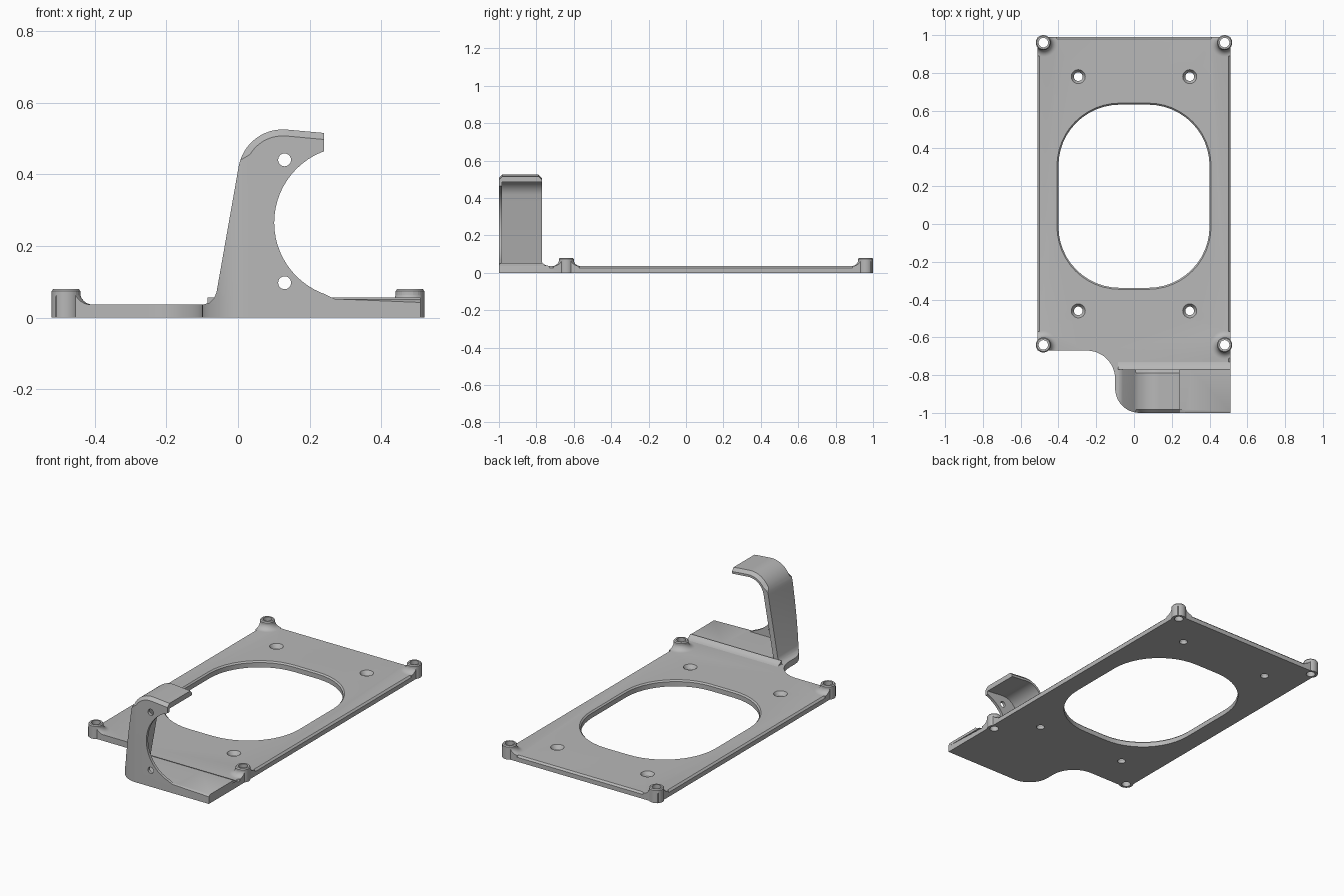
import bpy, bmesh
from math import sin, cos, radians

if "Cube" in bpy.data.objects:
    bpy.data.objects.remove(bpy.data.objects["Cube"])

grey = bpy.data.materials.new("plain_grey")
grey.use_nodes = True
grey.diffuse_color = (0.48, 0.48, 0.48, 1)
grey.node_tree.nodes["Principled BSDF"].inputs["Base Color"].default_value = grey.diffuse_color


def arc(cx, cy, r, start, end, n=12):
    angles = [radians(start + (end - start) * i / n) for i in range(n + 1)]
    return [(cx + r * cos(a), cy + r * sin(a)) for a in angles]


def circle(cx, cy, r, n=32):
    return arc(cx, cy, r, 0, 360, n)[:-1]


def loft(name, loops):
    """Closed solid through a stack of matching 3D loops."""
    bm = bmesh.new()
    rings = [[bm.verts.new(p) for p in loop] for loop in loops]
    for low, high in zip(rings, rings[1:]):
        for i in range(len(low)):
            bm.faces.new((low[i - 1], low[i], high[i], high[i - 1]))
    bm.faces.new(rings[0])
    bm.faces.new(rings[-1])
    bmesh.ops.recalc_face_normals(bm, faces=bm.faces)
    mesh = bpy.data.meshes.new(name)
    bm.to_mesh(mesh)
    bm.free()
    obj = bpy.data.objects.new(name, mesh)
    bpy.context.collection.objects.link(obj)
    return obj


def prism(name, points, axis, a, b):
    place = {"x": lambda p, t: (t, p[0], p[1]),
             "y": lambda p, t: (p[0], t, p[1]),
             "z": lambda p, t: (p[0], p[1], t)}[axis]
    return loft(name, [[place(p, t) for p in points] for t in (a, b)])


def turned(name, cx, cy, profile):
    return loft(name, [[(x, y, z) for x, y in circle(cx, cy, r)] for r, z in profile])


def chamfer(obj, width, rule):
    bm = bmesh.new()
    bm.from_mesh(obj.data)
    edges = [e for e in bm.edges if rule((e.verts[0].co + e.verts[1].co) / 2)]
    bmesh.ops.bevel(bm, geom=edges, offset=width, segments=1, affect="EDGES", profile=0.5)
    bm.to_mesh(obj.data)
    bm.free()


def combine(target, tool, operation):
    mod = target.modifiers.new("combine", "BOOLEAN")
    mod.operation, mod.solver, mod.object = operation, "EXACT", tool
    bpy.context.view_layer.objects.active = target
    bpy.context.view_layer.update()
    bpy.ops.object.modifier_apply(modifier=mod.name)
    bpy.data.objects.remove(tool)


def finish(obj):
    obj.data.materials.clear()
    obj.data.materials.append(grey)
    for face in obj.data.polygons:
        face.material_index = 0
    bpy.ops.object.select_all(action="DESELECT")
    obj.select_set(True)
    bpy.context.view_layer.objects.active = obj
    bpy.ops.object.shade_smooth_by_angle(angle=radians(30))


# Base plate with a swept front corner
TOP, FRONT, BACK = 0.036, -1.0, -0.77
corner = arc(0.03, -0.87, 0.13, 180, 270)
outline = ([(-0.51, 0.99), (-0.51, -0.67)] + arc(-0.25, -0.82, 0.15, 90, 0)
           + corner + [(0.51, FRONT), (0.51, -0.73), (0.51, 0.99)])
plate = prism("base_plate", outline, "z", 0, TOP)
chamfer(plate, 0.01, lambda m: m.z > TOP - 0.001 and m.y > -0.6 and (abs(m.x) > 0.5 or m.y > 0.98))


# Large rounded opening with a chamfered rim
def opening(grow, z):
    r, hx, hy, cy = 0.325 + grow, 0.075, 0.16, 0.147
    pts = (arc(hx, cy + hy, r, 0, 90) + arc(-hx, cy + hy, r, 90, 180)
           + arc(-hx, cy - hy, r, 180, 270) + arc(hx, cy - hy, r, 270, 360))
    return [(x, y, z) for x, y in pts]


combine(plate, loft("opening_cutter", [opening(0, -0.1), opening(0, TOP - 0.008),
                                       opening(0.008, TOP), opening(0.008, 0.1)]), "DIFFERENCE")

# Corner bosses with concave fillets, and countersunk screw holes
steps = [radians(15 * i) for i in range(7)]
flare = [(0.075, 0.02)] + [(0.039 + 0.036 * (1 - sin(t)), TOP + 0.035 * (1 - cos(t))) for t in steps]
for side in (-1, 1):
    for y in (-0.64, 0.96):
        fillet = turned("boss_fillet", side * 0.48, y, flare)
        combine(fillet, prism("clip", outline, "z", -0.1, 0.5), "INTERSECT")
        combine(plate, fillet, "UNION")
        boss = turned("boss", side * 0.48, y, [(0.04, 0), (0.04, 0.074), (0.035, 0.08)])
        combine(plate, boss, "UNION")
        bore = turned("bore", side * 0.48, y, [(0.025, -0.1), (0.025, 0.2)])
        combine(plate, bore, "DIFFERENCE")
    for y in (-0.46, 0.78):
        sink = turned("sink", side * 0.295, y,
                      [(0.023, -0.1), (0.023, 0.015), (0.037, TOP), (0.037, 0.1)])
        combine(plate, sink, "DIFFERENCE")
finish(plate)

# Hooked bracket and its raised floor
FLOOR = 0.052
hook = ([(-0.097, TOP), (-0.08, 0.041), (-0.068, 0.052), (-0.06, 0.07)]
        + arc(0.125, 0.4, 0.125, 170, 85)
        + [(0.24, 0.515), (0.24, 0.066), (0.27, FLOOR), (0.51, FLOOR), (0.51, TOP)])
bracket = prism("hooked_bracket", hook, "y", FRONT, BACK)
chamfer(bracket, 0.018, lambda m: m.z > 0.45 and abs(m.y + 0.885) > 0.1 and m.x < 0.239)
chamfer(bracket, 0.01, lambda m: abs(m.y - FRONT) < 0.001 and abs(m.z - FLOOR) < 0.001)

# Hollow inside, open to the back
hollow = [(-0.033, FLOOR)] + arc(0.125, 0.4, 0.094, 170, 85) + [(0.3, 0.479), (0.3, FLOOR)]
combine(bracket, prism("hollow_cutter", hollow, "y", -0.983, -0.6), "DIFFERENCE")

# Round cutout and screw holes in the front wall
for x, z, r, n in ((0.313, 0.265, 0.212, 64), (0.13, 0.44, 0.018, 24), (0.13, 0.097, 0.018, 24)):
    combine(bracket, prism("wall_cutter", circle(x, z, r, n), "y", -1.1, -0.95), "DIFFERENCE")

# Rounded front corner following the plate
waste = corner + [(0.03, -1.1), (-0.3, -1.1), (-0.3, -0.87)]
combine(bracket, prism("corner_cutter", waste, "z", -0.1, 0.8), "DIFFERENCE")
finish(bracket)

# Concave fillet behind the bracket floor
cove = [(BACK, TOP), (BACK, FLOOR + 0.004), (-0.757, 0.045), (-0.745, 0.039), (-0.73, TOP)]
finish(prism("floor_fillet", cove, "x", -0.085, 0.51))
